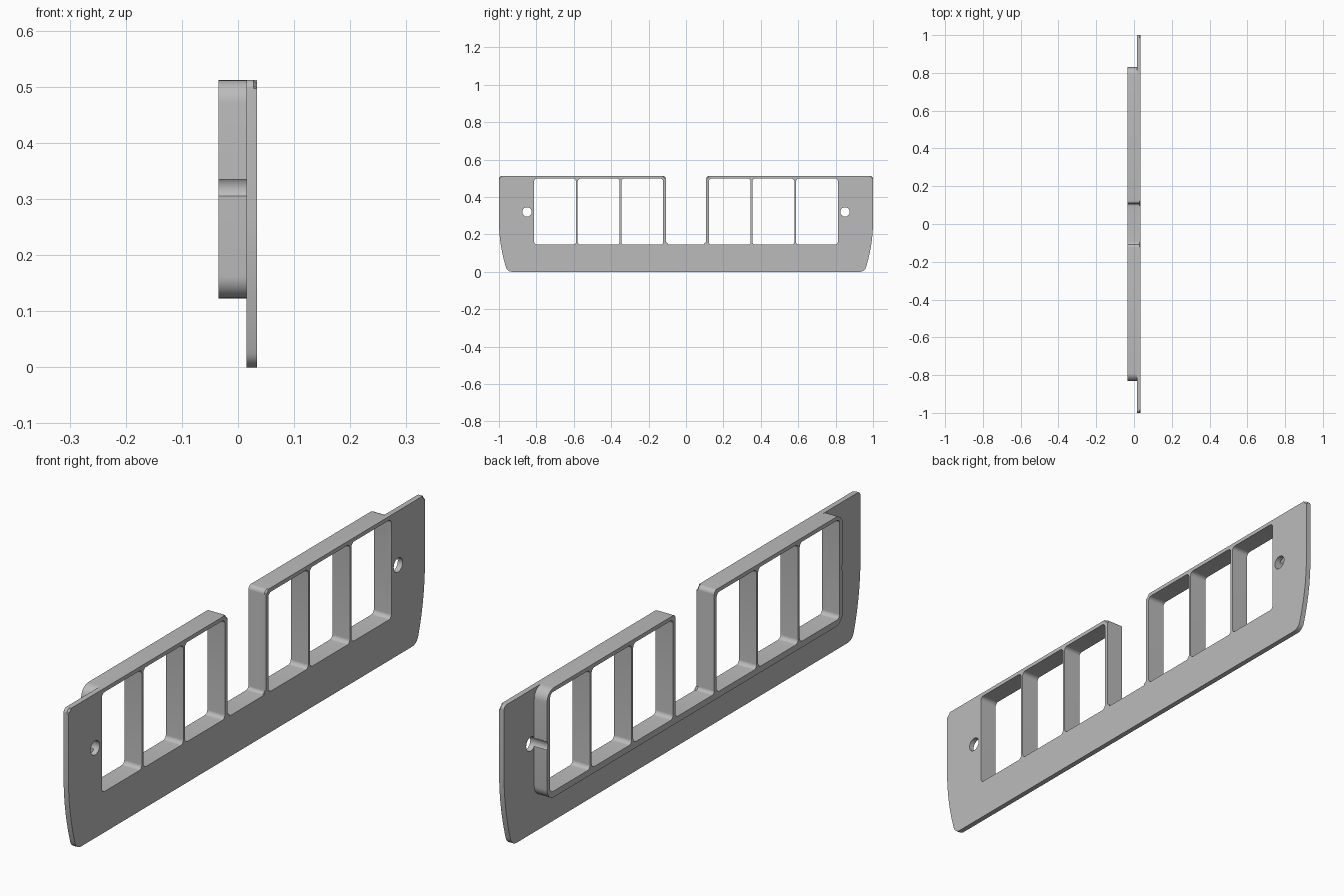
import bpy, bmesh, math
from mathutils import Vector

cube = bpy.data.objects.get("Cube")
if cube:
    bpy.data.objects.remove(cube)

grey = bpy.data.materials.new("satin grey")
grey.use_nodes = True
colour = (0.5, 0.5, 0.5, 1)
grey.diffuse_color = colour
grey.node_tree.nodes["Principled BSDF"].inputs["Base Color"].default_value = colour

TOP, SILL, SEAM, FACE, BACK = 0.512, 0.145, 0.015, 0.034, -0.035


def rounded(corners, steps=8):
    """Round each (y, z, radius) corner of a polygon with a true arc."""
    out = []
    for i, (y, z, r) in enumerate(corners):
        p = Vector((y, z))
        if r == 0:
            out.append(p)
            continue
        a = (Vector(corners[i - 1][:2]) - p).normalized()
        b = (Vector(corners[(i + 1) % len(corners)][:2]) - p).normalized()
        half = a.angle(b) / 2
        centre = p + (a + b).normalized() * r / math.sin(half)
        start = p + a * r / math.tan(half) - centre
        end = p + b * r / math.tan(half) - centre
        sweep = start.angle(end)
        for k in range(steps + 1):
            t = k / steps
            out.append(centre + (start * math.sin((1 - t) * sweep)
                                 + end * math.sin(t * sweep)) / math.sin(sweep))
    return out


def prism(bm, outline, x0, x1):
    """Extrude a y-z outline along x and return the face at x1."""
    low = [bm.verts.new((x0, p.x, p.y)) for p in outline]
    high = [bm.verts.new((x1, p.x, p.y)) for p in outline]
    bm.faces.new(low[::-1])
    front = bm.faces.new(high)
    n = len(outline)
    for i in range(n):
        j = (i + 1) % n
        bm.faces.new((low[i], low[j], high[j], high[i]))
    return front


def finish(name, bm):
    bmesh.ops.recalc_face_normals(bm, faces=bm.faces[:])
    mesh = bpy.data.meshes.new(name)
    bm.to_mesh(mesh)
    bm.free()
    mesh.materials.append(grey)
    obj = bpy.data.objects.new(name, mesh)
    bpy.context.collection.objects.link(obj)
    return obj


def mirrored(half):
    return half + [(-y, z, r) for y, z, r in reversed(half)]


# Central notch shared by the plate and the frame
notch = [(0.108, SILL, 0.012), (0.108, TOP, 0.015)]

# Face plate with sides that curve in towards the bottom
sides = [(1 - 0.045 * (k / 8) ** 2, 0.27 * (1 - k / 8), 0) for k in range(8)]
bm = bmesh.new()
front = prism(bm, rounded(mirrored(notch + [(1, TOP, 0.015)] + sides + [(0.955, 0, 0.035)])),
              SEAM, FACE)
bmesh.ops.bevel(bm, geom=front.edges[:], offset=0.006, segments=1, affect='EDGES')
plate = finish("face_plate", bm)

# Deep frame behind the plate
bm = bmesh.new()
prism(bm, rounded(mirrored(notch + [(0.83, TOP, 0.04), (0.83, 0.123, 0.04)])), BACK, SEAM)
frame = finish("rear_frame", bm)

# Cutter with window openings and screw holes
bm = bmesh.new()
for s in (-1, 1):
    for y0 in (0.122, 0.355, 0.588):
        a, b = sorted((s * y0, s * (y0 + 0.224)))
        prism(bm, rounded([(y, z, 0.015) for y, z in
                           ((a, SILL), (b, SILL), (b, 0.498), (a, 0.498))]), -0.1, 0.1)
    ring = [k * math.tau / 32 for k in range(32)]
    prism(bm, [Vector((s * 0.85 + 0.025 * math.cos(t), 0.32 + 0.025 * math.sin(t)))
               for t in ring], -0.1, 0.1)
cutter = finish("opening_cutter", bm)
cutter.hide_render = True

for obj in (plate, frame):
    cut = obj.modifiers.new("openings", 'BOOLEAN')
    cut.operation = 'DIFFERENCE'
    cut.solver = 'EXACT'
    cut.object = cutter
    bpy.ops.object.select_all(action='DESELECT')
    obj.select_set(True)
    bpy.context.view_layer.objects.active = obj
    bpy.ops.object.modifier_apply(modifier=cut.name)
    bpy.ops.object.shade_smooth_by_angle(angle=math.radians(30))
bpy.data.objects.remove(cutter)
